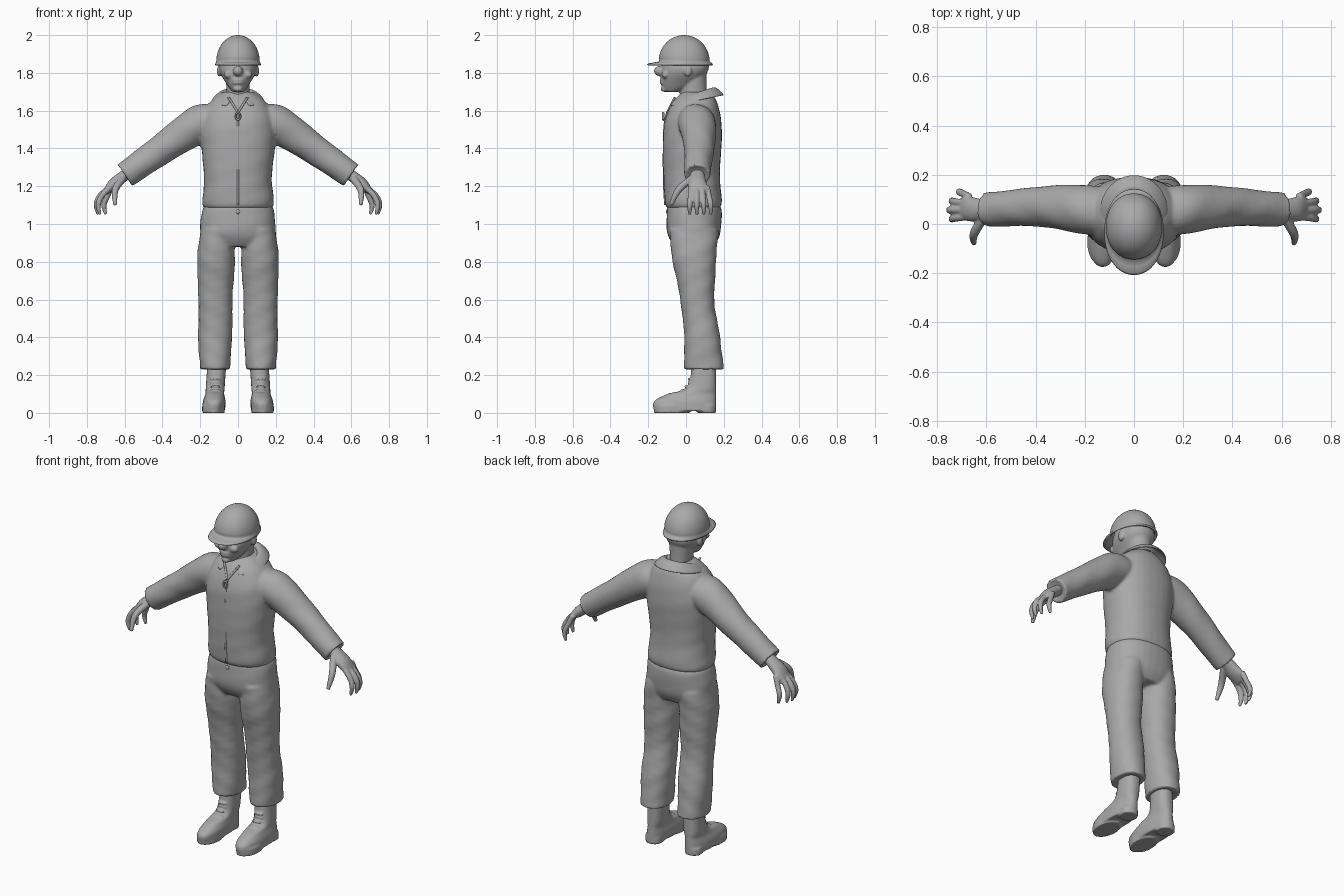
import bpy, bmesh
from math import sin, cos, pi, copysign
from mathutils import Vector, Matrix

if "Cube" in bpy.data.objects:
    bpy.data.objects.remove(bpy.data.objects["Cube"])

grey = bpy.data.materials.new("plain_grey")
grey.use_nodes = True
shade = 0.4
colour = (shade, shade, shade, 1)
grey.diffuse_color = colour
grey.node_tree.nodes["Principled BSDF"].inputs["Base Color"].default_value = colour

UP = Vector((0, 0, 1))
DEPTH = Vector((0, 1, 0))
SLEEVE_AXIS = Vector((3, 0, -2))
SIDES = (("left", 1), ("right", -1))


def spline(rows, steps):
    """Smoothly fill in rows between the given ones."""
    last = len(rows) - 1
    filled = []
    for i in range(last):
        before, start, end, after = (rows[min(max(j, 0), last)] for j in range(i - 1, i + 3))
        pull_in, pull_out = (end - before) / 2, (after - start) / 2
        for k in range(steps):
            t = k / steps
            ease = t * t * (3 - 2 * t)
            filled.append(start.lerp(end, ease) + pull_in * (t * (1 - t) ** 2)
                          - pull_out * (t * t * (1 - t)))
    return filled + [rows[-1]]


def loft(bm, rows, axis=None, side=1, power=2, steps=6, wrinkle=0, sides=32):
    """Skin rings of (x, y, z, radius across, radius in depth)."""
    rows = spline([Vector(row) for row in rows], steps)
    centres = [Vector(row[:3]) for row in rows]
    last = len(rows) - 1
    rings = []
    for i, (row, centre) in enumerate(zip(rows, centres)):
        along = axis or centres[min(i + 1, last)] - centres[max(i - 1, 0)]
        across = along.cross(DEPTH).normalized()
        deep = across.cross(along).normalized()
        ring = []
        for k in range(sides):
            turn = 2 * pi * k / sides
            c, s = (copysign(abs(f) ** (2 / power), f) for f in (cos(turn), sin(turn)))
            fold = 1 + wrinkle * sin(42 * centre.z + 2 * turn) * sin(17 * centre.z + turn)
            point = centre + (across * row[3] * c + deep * row[4] * s) * fold
            ring.append(bm.verts.new((point.x * side, point.y, point.z)))
        rings.append(ring)
    for low, high in zip(rings, rings[1:]):
        for k in range(sides):
            bm.faces.new((low[k], low[k - 1], high[k - 1], high[k]))
    bm.faces.new(rings[0])
    bm.faces.new(rings[-1])


def stack(rows, lean=lambda z: 0):
    """Upright rings from rows of (height, half width, front y, back y)."""
    return [(lean(z), (front + back) / 2, z, half, (back - front) / 2)
            for z, half, front, back in rows]


def tube(points):
    """Round rings from points of (x, y, z, radius)."""
    return [(*point, point[-1]) for point in points]


def hollow(rows):
    """Turn the last ring inward and back to leave an open end."""
    before, end = Vector(rows[-2]), Vector(rows[-1])
    inner = end * Vector((1, 1, 1, 0.77, 0.77))
    return [*rows, end.lerp(before, 0.02), inner, inner + (before - end) * 0.3]


def ball(bm, centre, size):
    matrix = Matrix.Translation(centre) @ Matrix.Diagonal((*size, 1))
    bmesh.ops.create_uvsphere(bm, u_segments=20, v_segments=12, radius=1, matrix=matrix)


def finish(name, bm, voxel=0):
    """Make the object, blending its overlapping pieces if a voxel size is given."""
    bmesh.ops.recalc_face_normals(bm, faces=bm.faces)
    for face in bm.faces:
        face.smooth = True
    mesh = bpy.data.meshes.new(name)
    bm.to_mesh(mesh)
    bm.free()
    mesh.materials.append(grey)
    part = bpy.data.objects.new(name, mesh)
    bpy.context.collection.objects.link(part)
    if voxel:
        blend = part.modifiers.new("blend", "REMESH")
        blend.mode, blend.voxel_size, blend.use_smooth_shade = "VOXEL", voxel, True
        soften = part.modifiers.new("soften", "SMOOTH")
        soften.factor, soften.iterations = 0.5, 4
    return part


# Jacket body with hollow sleeves
bm = bmesh.new()
loft(bm, stack([(1.08, .17, -.09, .17), (1.11, .19, -.11, .19), (1.25, .18, -.12, .18),
                (1.5, .2, -.12, .19), (1.63, .16, -.08, .17), (1.7, .08, -.02, .13)]),
     UP, power=2.3, wrinkle=.01)
sleeve = tube([(.1, .05, 1.56, .09), (.2, .06, 1.53, .1), (.4, .07, 1.4, .08),
               (.58, .06, 1.27, .07), (.6, .06, 1.26, .07)])
for name, side in SIDES:
    loft(bm, hollow(sleeve), SLEEVE_AXIS, side, wrinkle=.03)
finish("jacket", bm, .009)

# Trousers with hollow hems
bm = bmesh.new()
loft(bm, stack([(1.11, .17, -.09, .17), (1.07, .19, -.1, .19), (.95, .2, -.1, .18),
                (.88, .17, -.06, .15)]), UP, power=2.3, wrinkle=.01)
leg = stack([(.97, .09, -.09, .17), (.8, .1, -.07, .16), (.6, .09, -.03, .15),
             (.4, .09, -.01, .18), (.25, .08, -.01, .2), (.23, .08, -.01, .2)],
            lambda z: .125 - .3 * max(0, z - .8) ** 2 - .01 * z)
for name, side in SIDES:
    loft(bm, hollow(leg), UP, side, power=2.2, wrinkle=.03)
finish("trousers", bm, .009)

# Boots with a separate fore sole and heel
boot = stack([(.01, .06, -.17, .16), (.06, .06, -.17, .16), (.1, .05, -.1, .16),
              (.14, .05, .01, .16), (.3, .05, .03, .16)], lambda z: .13 - .07 * z)
for name, side in SIDES:
    bm = bmesh.new()
    loft(bm, boot, UP, side, power=2.4)
    for front, back, half in ((-.17, .02, .06), (.06, .16, .05)):
        loft(bm, stack([(z, half, front, back) for z in (0, .04)], lambda z: .13), UP, side)
    for i in range(4):
        ball(bm, (side * .12, .02 - .02 * max(0, 2 - i), .12 + .02 * i), (.03, .01, .006))
    finish(name + "_boot", bm, .006)

# Hands: palm, curled fingers and thumb
palm = [(.55, .06, 1.29, .03, .03), (.61, .06, 1.25, .03, .04),
        (.66, .06, 1.21, .03, .05), (.7, .07, 1.17, .015, .05)]
thumb = tube([(.61, .03, 1.24, .02), (.65, -.04, 1.18, .018), (.65, -.08, 1.1, .01)])
for name, side in SIDES:
    bm = bmesh.new()
    loft(bm, palm, side=side)
    loft(bm, thumb, side=side)
    for i in range(4):
        y, spread = .03 + .027 * i, .01 * (i - 1)
        reach = .75 - spread * (i - 1)
        loft(bm, tube([(.67, y, 1.2, .015), (reach - .02, y + spread / 2, 1.15, .015),
                       (reach, y + spread, 1.1, .014), (reach - .01, y + spread, 1.05, .008)]),
             side=side)
    finish(name + "_hand", bm, .005)

# Head: neck, skull, nose, lips, chin, ears and cheeks
bm = bmesh.new()
loft(bm, stack([(1.58, .06, -.06, .12), (1.7, .06, -.03, .11), (1.82, .07, -.02, .11)]), UP)
loft(bm, stack([(1.7, .03, -.11, -.04), (1.74, .06, -.13, .05), (1.82, .1, -.13, .12),
                (1.92, .08, -.1, .1)]), UP, power=2.2)
ball(bm, (0, -.14, 1.81), (.027, .03, .027))
for lip in (1.747, 1.763):
    ball(bm, (0, -.126, lip), (.03, .014, .008))
ball(bm, (0, -.115, 1.715), (.026, .02, .016))
for name, side in SIDES:
    ball(bm, (side * .1, .01, 1.81), (.012, .02, .03))
    ball(bm, (side * .05, -.11, 1.79), (.026, .02, .02))
finish("head", bm, .006)

# Hard hat: hollow shell, front brim and domed crown
bm = bmesh.new()
hat = stack([(1.9, .09, -.11, .1), (1.85, .11, -.14, .12), (1.84, .12, -.2, .14),
             (1.85, .12, -.2, .14)])
for k in range(13):
    rise = k / 8
    hat.append((0, -.01, 1.86 + .14 * sin(rise), .115 * cos(rise), .135 * cos(rise)))
loft(bm, hat, UP, steps=2, power=2.1, sides=64)
finish("hard_hat", bm)

# Folded collar, open at the front
bm = bmesh.new()
strips = []
for k in range(33):
    turn = .4 + (2 * pi - .8) * k / 32
    strips.append([bm.verts.new((wide * sin(turn), .05 - deep * cos(turn), z - .03 * cos(turn)))
                   for wide, deep, z in ((.07, .08, 1.67), (.08, .09, 1.69), (.1, .11, 1.69),
                                         (.14, .15, 1.65))])
for a, b in zip(strips, strips[1:]):
    for i in range(3):
        bm.faces.new((a[i], a[i + 1], b[i + 1], b[i]))
collar = finish("collar", bm)
cloth = collar.modifiers.new("cloth", "SOLIDIFY")
cloth.thickness, cloth.offset = .012, 0
collar.modifiers.new("round", "SUBSURF").levels = 2

# Front zip and neckline edges
bm = bmesh.new()
thin = .006
loft(bm, tube([(0, -.11, 1.1, thin), (0, -.117, 1.25, thin), (0, -.115, 1.5, thin),
               (0, -.1, 1.59, thin)]), sides=10)
for name, side in SIDES:
    loft(bm, tube([(0, -.1, 1.59, thin), (.05, -.06, 1.67, thin)]), side=side, sides=10)
finish("front_zip", bm)

# Zip pull: a small ring of beads
bm = bmesh.new()
for k in range(16):
    turn = 2 * pi * k / 16
    ball(bm, (.012 * sin(turn), -.12, 1.57 + .018 * cos(turn)), (thin, thin, thin))
finish("zip_pull", bm)

# Trouser button
bm = bmesh.new()
ball(bm, (0, -.1, 1.065), (.012, thin, .012))
finish("waist_button", bm)
